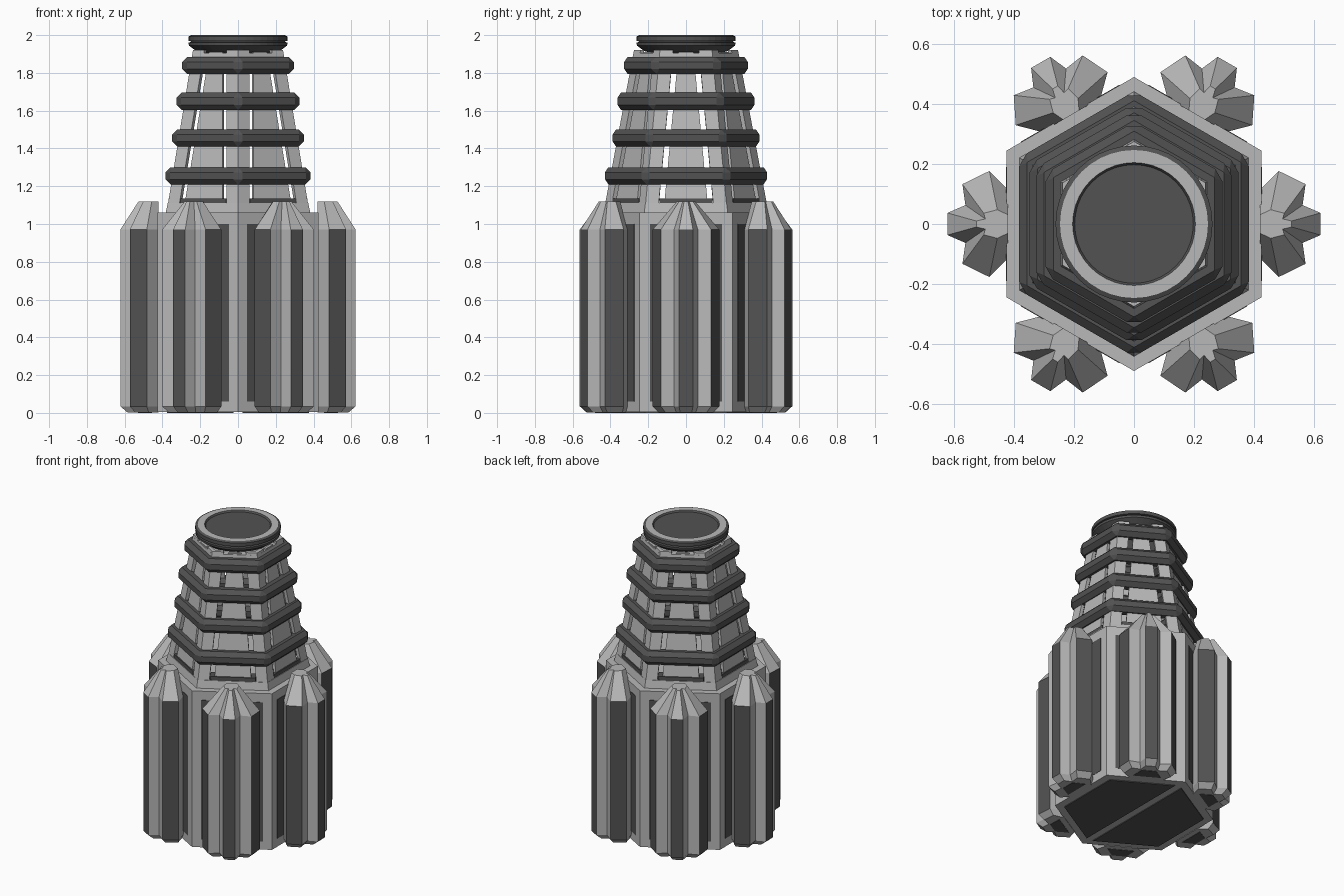
import bpy, bmesh, math
from mathutils import Matrix, Vector

if "Cube" in bpy.data.objects:
    bpy.data.objects.remove(bpy.data.objects["Cube"])

def mat(name, v):
    m = bpy.data.materials.new(name)
    m.diffuse_color = (v, v, v, 1)
    m.use_nodes = True
    m.node_tree.nodes["Principled BSDF"].inputs["Base Color"].default_value = m.diffuse_color
    return m

LIGHT = mat("light_grey", 0.48)
DARK = mat("dark_grey", 0.085)
T30, C30 = math.tan(math.pi / 6), math.cos(math.pi / 6)

def loft(name, rings, mats, rule=None, angle=0, closed=False):
    """Skin a stack of equal-length point rings; rule(layer, side) picks a material."""
    bm = bmesh.new()
    rot = Matrix.Rotation(math.radians(angle), 4, 'Z')
    vs = [[bm.verts.new(rot @ Vector(p)) for p in r] for r in rings]
    n, m = len(vs[0]), len(vs)
    for j in range(m if closed else m - 1):
        a, b = vs[j], vs[(j + 1) % m]
        for i in range(n):
            f = bm.faces.new((a[i], a[(i + 1) % n], b[(i + 1) % n], b[i]))
            f.material_index = rule(j, i) if rule else 0
    if not closed:
        bm.faces.new(vs[0]).material_index = rule(-1, 0) if rule else 0
        bm.faces.new(vs[-1]).material_index = rule(m, 0) if rule else 0
    bmesh.ops.recalc_face_normals(bm, faces=bm.faces)
    me = bpy.data.meshes.new(name)
    bm.to_mesh(me)
    bm.free()
    for k in mats:
        me.materials.append(k)
    ob = bpy.data.objects.new(name, me)
    bpy.context.collection.objects.link(ob)
    return ob

def ngon(r, z, n=6, start=30):
    return [(r * math.cos(math.radians(start + 360 * i / n)),
             r * math.sin(math.radians(start + 360 * i / n)), z) for i in range(n)]

def hexa(apothem, z):
    return ngon(apothem / C30, z)

def clipped_hexa(apothem, z, cut):
    """Hexagon whose corners are cut back by a given depth."""
    r, pts = apothem / C30 - cut, []
    for k in range(6):
        rot = Matrix.Rotation(math.radians(30 + 60 * k), 3, 'Z')
        pts += [rot @ Vector((r, s * cut * math.sqrt(3), z)) for s in (-1, 1)]
    return pts

def box(name, x, y, z, m, angle=0):
    q = [(x[0], y[0]), (x[1], y[0]), (x[1], y[1]), (x[0], y[1])]
    return loft(name, [[(a, b, h) for a, b in q] for h in z], [m], None, angle)

# hexagonal base body
loft("base_body", [hexa(0.425, 0.005), hexa(0.425, 1.06)], [LIGHT])

# two dark half-hexagon panels under the base
for s in (-1, 1):
    half = [(0.025 * s, -0.42), (0.025 * s, 0.42), (0.375 * s, 0.217), (0.375 * s, -0.217)]
    loft("underside_panel", [[(x, y, z) for x, y in half] for z in (0, 0.006)], [DARK])

# three-lobed columns with dark lobe faces, and a dark plate on the wall behind each
lobes = [(0.42, 0.113), (0.483, 0.177), (0.573, 0.133), (0.563, 0.063), (0.623, 0.037)]
lobes += [(x, -y) for x, y in reversed(lobes)]

def column_ring(z, sx, sy):
    return [(x if x < 0.43 else 0.43 + (x - 0.43) * sx, y * sy, z) for x, y in lobes]

def column_rule(layer, side):
    return 1 if layer == 1 and side in (1, 4, 7) else 0

for k in range(6):
    rings = [column_ring(0.002, 0.8, 0.82), column_ring(0.035, 1, 1),
             column_ring(0.97, 1, 1), column_ring(1.12, 0.5, 0.27)]
    loft("column", rings, [LIGHT, DARK], column_rule, 60 * k)
    box("wall_plate", (0.42, 0.427), (-0.19, 0.19), (0.06, 1.0), DARK, 60 * k)
    slot = [(0.455, -0.085), (0.455, 0.085), (0.53, 0.045), (0.53, -0.045)]
    loft("column_foot_slot", [[(x, y, z) for x, y in slot] for z in (0, 0.006)],
         [DARK], None, 60 * k)

# plinth beneath the open tower
loft("tower_plinth", [hexa(0.385, 1.05), hexa(0.372, 1.11)], [LIGHT])

def apothem(z):
    return 0.375 + (z - 1.08) * (0.237 - 0.375) / 0.85

# tapering corner struts and free-standing panels, with see-through slits between
def strut_ring(z):
    r = apothem(z) / C30
    return [(r, 0, z), (r - 0.035, 0.06, z), (r - 0.055, 0.05, z),
            (r - 0.03, 0, z), (r - 0.055, -0.05, z), (r - 0.035, -0.06, z)]

def panel_ring(z):
    a = apothem(z)
    w = a * T30 - 0.099
    return [(a - 0.005, -w, z), (a - 0.005, w, z), (a - 0.022, w, z), (a - 0.022, -w, z)]

for k in range(6):
    loft("corner_strut", [strut_ring(1.08), strut_ring(1.92)], [LIGHT], None, 30 + 60 * k)
    loft("tower_panel", [panel_ring(1.10), panel_ring(1.91)], [LIGHT], None, 60 * k)
    # dark recess at the foot of each panel
    box("foot_recess", (0.30, 0.368), (-0.14, 0.14), (1.108, 1.135), DARK, 60 * k)

# collar joining strut tops
loft("tower_collar", [hexa(apothem(1.87), 1.87), hexa(apothem(1.905), 1.905)], [LIGHT])

# four hexagonal bands with octagonal section and clipped outer corners
for z, a in ((1.255, 0.383), (1.455, 0.348), (1.65, 0.326), (1.84, 0.295)):
    sec = [math.radians(22.5 + 45 * i) for i in range(8)]
    loft("tower_band", [clipped_hexa(a - 0.045 + 0.049 * math.cos(t), z + 0.049 * math.sin(t),
                                     0.014 if math.cos(t) > 0.5 else 0.001)
                        for t in sec], [DARK], None, 0, True)

# round cap: bowl, grooved rim, flat ring and recessed disc
profile = [(0.16, 1.90), (0.22, 1.915), (0.26, 1.945), (0.262, 1.96), (0.25, 1.963),
           (0.25, 1.967), (0.262, 1.97), (0.262, 1.993), (0.247, 2.0), (0.205, 2.0),
           (0.198, 1.99)]
loft("round_cap", [ngon(r, z, 40, 0) for r, z in profile], [DARK, LIGHT],
     lambda j, i: 1 if j in (4, 8) else 0)
